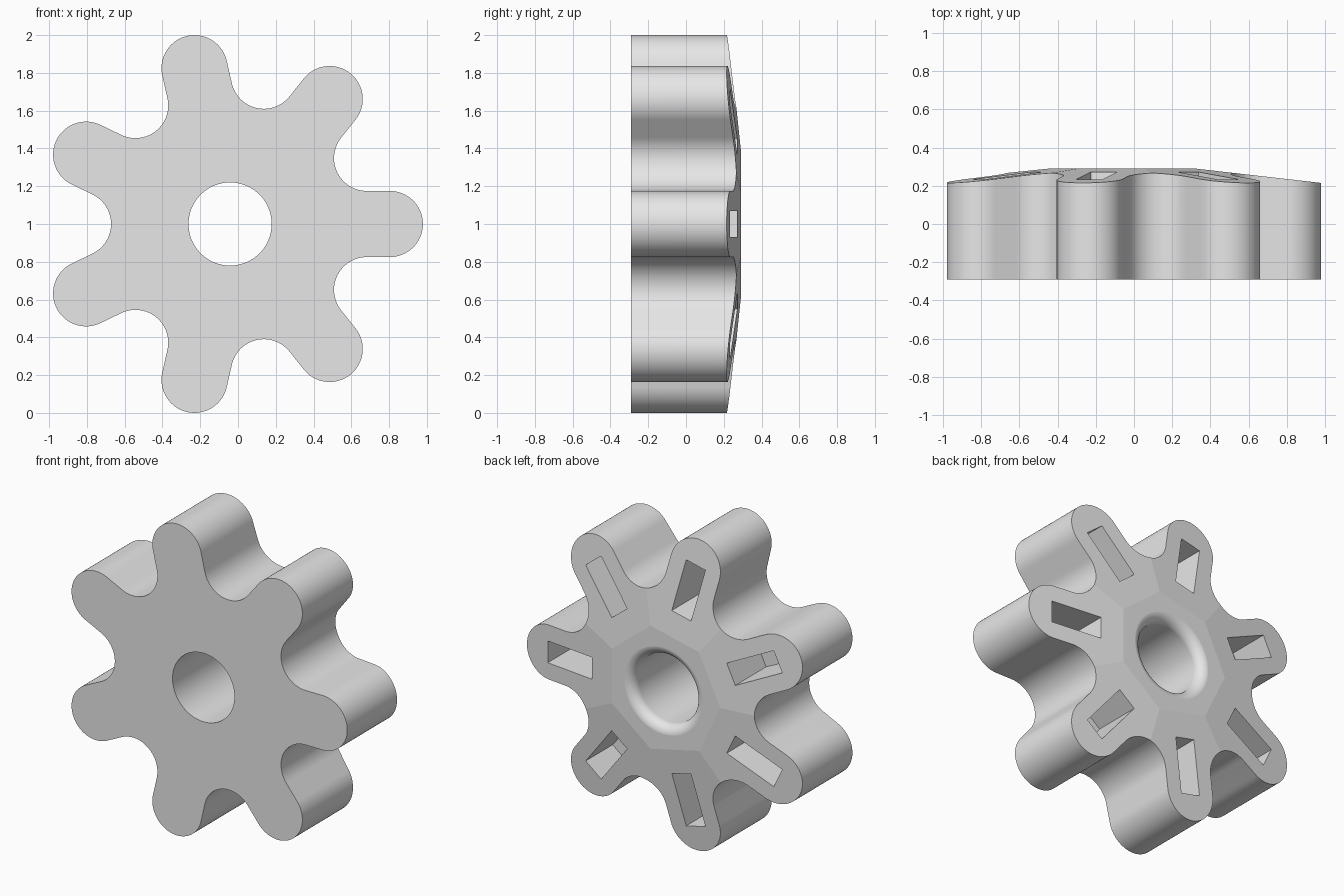
import bpy
import bmesh
from math import cos, sin, pi, tau

if "Cube" in bpy.data.objects:
    bpy.data.objects.remove(bpy.data.objects["Cube"], do_unlink=True)

ARMS = 7
STEP = tau / ARMS
HALF = STEP / 2
CX, CZ = -0.042, 1.0          # wheel axis
FRONT, BACK = -0.29, 0.29     # flat faces
TIP_C, TIP_R = 0.846, 0.175   # rounded arm ends
ROOT = 0.63                   # radius at the bottom of each valley
APOTHEM, SLOPE = 0.365, 0.114 # flat heptagon and the fall of the arms
BORE, FILLET = 0.22, 0.065


def arc(r, a, radius, start, end, n):
    """Points of an arc whose centre sits at polar position (r, a)."""
    x, z = CX + r * cos(a), CZ + r * sin(a)
    angles = [start + (end - start) * i / n for i in range(n + 1)]
    return [(x + radius * cos(t), z + radius * sin(t)) for t in angles]


def ring(radius, n, turn=0.0):
    return arc(0, 0, radius, turn, turn + tau, n)[:-1]


def loft(bm, sections):
    """Closed solid through (outline, y) sections."""
    loops = [[bm.verts.new((x, y, z)) for x, z in pts] for pts, y in sections]
    n = len(loops[0])
    for a, b in zip(loops, loops[1:]):
        for i in range(n):
            j = (i + 1) % n
            bm.faces.new((a[i], a[j], b[j], b[i]))
    bm.faces.new(loops[0][::-1])
    bm.faces.new(loops[-1])


def solid(name, *section_lists):
    bm = bmesh.new()
    for sections in section_lists:
        loft(bm, sections)
    bmesh.ops.recalc_face_normals(bm, faces=bm.faces)
    mesh = bpy.data.meshes.new(name)
    bm.to_mesh(mesh)
    bm.free()
    obj = bpy.data.objects.new(name, mesh)
    bpy.context.collection.objects.link(obj)
    return obj


# Seven-armed body outline: round tips joined by round valleys
valley_c = (ROOT - TIP_R) / (1 - sin(HALF))
valley_r = valley_c - ROOT
outline = []
for k in range(ARMS):
    a = k * STEP
    outline += arc(TIP_C, a, TIP_R, a - pi / 2, a + pi / 2, 45)
    outline += arc(valley_c, a + HALF, valley_r,
                   a + 1.5 * pi, a + STEP + pi / 2, 32)
wheel = solid("star_wheel", [(outline, FRONT), (outline, BACK + 0.1)])

# Faceted back: intersect with a shallow seven-sided frustum
low = FRONT - 0.1
wide = APOTHEM + (BACK - low) / SLOPE
facets = solid("facet_cutter",
               [(ring(wide / cos(HALF), ARMS, HALF), low),
                (ring(APOTHEM / cos(HALF), ARMS, HALF), BACK)])

# Centre bore with a rounded rim at the back
profile = [(BORE, FRONT - 0.1)]
for i in range(25):
    t = i / 24 * pi / 2
    profile.append((BORE + FILLET * (1 - cos(t)),
                    BACK + 0.0005 - FILLET * (1 - sin(t))))
profile.append((BORE + FILLET, BACK + 0.1))
bore = solid("bore_cutter", [(ring(r, 96), y) for r, y in profile])

# Blind rectangular pocket in each arm
pockets = []
for k in range(ARMS):
    c, s = cos(k * STEP), sin(k * STEP)
    corners = [(0.52, -0.07), (0.86, -0.07), (0.86, 0.07), (0.52, 0.07)]
    rect = [(CX + r * c - w * s, CZ + r * s + w * c) for r, w in corners]
    pockets.append([(rect, -0.04), (rect, BACK + 0.1)])
slots = solid("pocket_cutter", *pockets)

# Apply the cuts
bpy.ops.object.select_all(action='DESELECT')
bpy.context.view_layer.objects.active = wheel
wheel.select_set(True)
for cutter, operation in ((facets, 'INTERSECT'), (bore, 'DIFFERENCE'),
                          (slots, 'DIFFERENCE')):
    cutter.hide_render = True
    mod = wheel.modifiers.new(cutter.name, 'BOOLEAN')
    mod.operation, mod.solver, mod.object = operation, 'EXACT', cutter
    bpy.ops.object.modifier_apply(modifier=mod.name)
    bpy.data.objects.remove(cutter, do_unlink=True)

# Smooth curved walls, crisp facets
bpy.ops.object.shade_smooth_by_angle(angle=5.0 * pi / 180)

grey = bpy.data.materials.new("light_grey")
grey.use_nodes = True
grey.diffuse_color = (0.8, 0.8, 0.8, 1)
grey.node_tree.nodes["Principled BSDF"].inputs["Base Color"].default_value = (0.8, 0.8, 0.8, 1)
wheel.data.materials.clear()
wheel.data.materials.append(grey)
for poly in wheel.data.polygons:
    poly.material_index = 0
